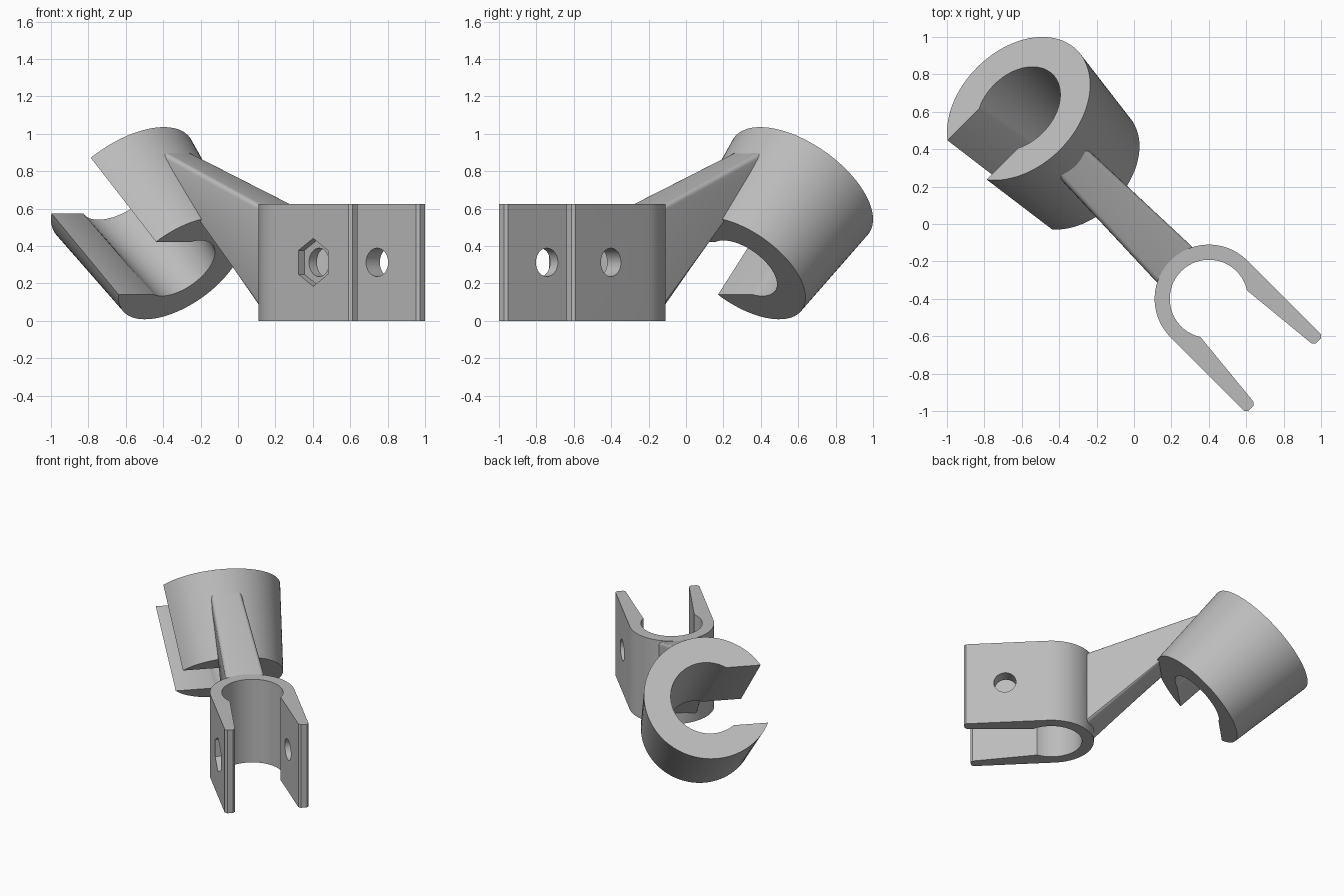
import bpy, bmesh
from math import sin, cos, pi, radians, sqrt, asin
from mathutils import Matrix

old = bpy.data.objects.get("Cube")
if old:
    bpy.data.objects.remove(old, do_unlink=True)

grey = bpy.data.materials.new("plain_grey")
grey.use_nodes = True
grey.diffuse_color = (0.5, 0.5, 0.5, 1)
grey.node_tree.nodes["Principled BSDF"].inputs["Base Color"].default_value = (0.5, 0.5, 0.5, 1)

# Everything is laid out along one line (x = along, y = across), then turned 45 degrees
TURN = Matrix.Rotation(radians(-45), 4, 'Z')
CLAMP_X = 0.566
HEIGHT = 0.625


def arc(radius, start, end, steps):
    return [(radius * cos(start + (end - start) * i / steps),
             radius * sin(start + (end - start) * i / steps)) for i in range(steps + 1)]


def loft(bm, lower, upper):
    """Closed solid between two matching loops of 3D points."""
    a = [bm.verts.new(p) for p in lower]
    b = [bm.verts.new(p) for p in upper]
    bm.faces.new(a[::-1])
    bm.faces.new(b)
    for i in range(len(a)):
        j = (i + 1) % len(a)
        bm.faces.new((a[i], a[j], b[j], b[i]))
    bmesh.ops.recalc_face_normals(bm, faces=bm.faces)


def finish(name, bm, matrix):
    bm.transform(TURN @ matrix)
    mesh = bpy.data.meshes.new(name)
    bm.to_mesh(mesh)
    bm.free()
    ob = bpy.data.objects.new(name, mesh)
    mesh.materials.append(grey)
    bpy.context.collection.objects.link(ob)
    return ob


def select(ob):
    bpy.ops.object.select_all(action='DESELECT')
    ob.select_set(True)
    bpy.context.view_layer.objects.active = ob


# Fork clamp: round back with two jaws that thin toward their tips
outer, inner, tip = 0.29, 0.209, 0.5735
mouth = radians(57.4)
jaw = [(tip - 0.015, outer), (tip, outer - 0.015), (tip, 0.235), (tip - 0.015, 0.22)]
profile = (arc(outer, pi / 2, 3 * pi / 2, 40) + [(x, -y) for x, y in jaw]
           + arc(inner, 2 * pi - mouth, mouth, 48) + jaw[::-1])
bm = bmesh.new()
loft(bm, [(x, y, 0) for x, y in profile], [(x, y, HEIGHT) for x, y in profile])
clamp = finish("fork_clamp", bm, Matrix.Translation((CLAMP_X, 0, 0)))


# Bolt hole through both jaws and a hexagonal nut pocket on one side
def cut(target, name, sides, radius, depth, y):
    bm = bmesh.new()
    bmesh.ops.create_cone(bm, cap_ends=True, segments=sides, radius1=radius,
                          radius2=radius, depth=depth)
    ob = finish(name, bm, Matrix.Translation((CLAMP_X + 0.292, y, HEIGHT / 2))
                @ Matrix.Rotation(pi / 2, 4, 'X'))
    ob.hide_render = True
    mod = target.modifiers.new(name, 'BOOLEAN')
    mod.operation = 'DIFFERENCE'
    mod.solver = 'EXACT'
    mod.object = ob
    select(target)
    bpy.ops.object.modifier_apply(modifier=name)
    bpy.data.objects.remove(ob, do_unlink=True)


cut(clamp, "bolt_hole_cutter", 32, 0.076, 1.0, 0)
cut(clamp, "nut_pocket_cutter", 6, 0.128, 0.2, -outer - 0.1 + 0.045)


# Open tapered ring, tilted back, with a straight slot facing one side
def ring_loop(outer, inner, slot, z):
    a, b = asin(slot / outer), asin(slot / inner)
    side = -pi / 2
    pts = (arc(outer, side + a, side + 2 * pi - a, 72)
           + arc(inner, side + 2 * pi - b, side + b, 60))
    return [(x, y, z) for x, y in pts]


bm = bmesh.new()
loft(bm, ring_loop(0.386, 0.21, 0.2, 0), ring_loop(0.442, 0.258, 0.21, HEIGHT))
ring = finish("open_ring", bm, Matrix.Translation((-0.431, 0, 0.281))
              @ Matrix.Rotation(radians(-45), 4, 'Y'))

# Strut: wedge-shaped bar joining the ring wall to the clamp back
side = [(0.33, 0.03, 0.135), (0.33, 0.605, 0.135), (-0.46, 0.9, 0.105),
        (-0.52, 0.84, 0.105), (-0.25, 0.48, 0.105), (-0.18, 0.53, 0.105)]
bm = bmesh.new()
loft(bm, [(x, -w, z) for x, z, w in side], [(x, w, z) for x, z, w in side])
long_edges = [e for e in bm.edges
              if abs(e.verts[0].co.x - e.verts[1].co.x) > 0.4
              and e.verts[0].co.y * e.verts[1].co.y > 0]
bmesh.ops.bevel(bm, geom=long_edges, offset=0.025, segments=4, profile=0.5,
                affect='EDGES')
strut = finish("strut", bm, Matrix.Identity(4))

for ob in (clamp, ring, strut):
    select(ob)
    bpy.ops.object.shade_smooth_by_angle(angle=radians(30))
